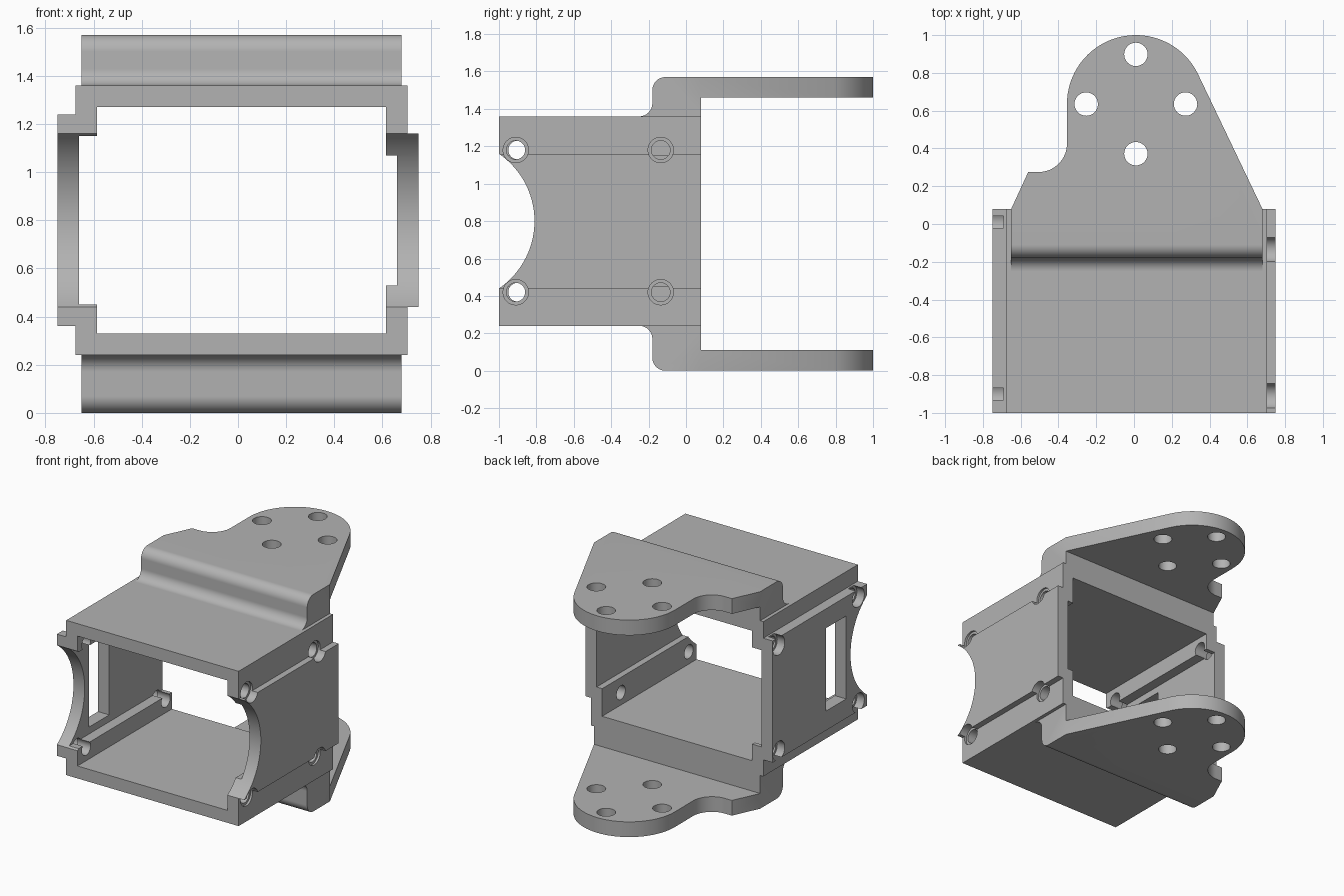
import bpy, bmesh
from math import sin, cos, radians, hypot, atan2, acos, degrees
from mathutils import Vector

if "Cube" in bpy.data.objects:
    bpy.data.objects.remove(bpy.data.objects["Cube"])

grey = bpy.data.materials.new("plain grey")
grey.use_nodes = True
GREY = (0.45, 0.45, 0.45, 1)
grey.diffuse_color = GREY
grey.node_tree.nodes["Principled BSDF"].inputs["Base Color"].default_value = GREY


def arc(cx, cy, r, start, end, n=16):
    angles = [radians(start + (end - start) * i / n) for i in range(n + 1)]
    return [(cx + r * cos(a), cy + r * sin(a)) for a in angles]


def prism(name, pts, axis, lo, hi):
    """Extrude a flat outline along one axis; pts use the other two axes in order."""
    def place(p, d):
        c = list(p)
        c.insert("xyz".index(axis), d)
        return Vector(c)
    bm = bmesh.new()
    face = bm.faces.new([bm.verts.new(place(p, lo)) for p in pts])
    out = bmesh.ops.extrude_face_region(bm, geom=[face])
    verts = [g for g in out["geom"] if isinstance(g, bmesh.types.BMVert)]
    bmesh.ops.translate(bm, verts=verts, vec=place((0, 0), hi - lo))
    bmesh.ops.recalc_face_normals(bm, faces=bm.faces)
    mesh = bpy.data.meshes.new(name)
    bm.to_mesh(mesh)
    bm.free()
    mesh.materials.append(grey)
    obj = bpy.data.objects.new(name, mesh)
    bpy.context.collection.objects.link(obj)
    return obj


def rod(name, a, b, r, axis, lo, hi, n=32):
    return prism(name, arc(a, b, r, 0, 360, n)[:-1], axis, lo, hi)


def combine(obj, tool, operation="DIFFERENCE"):
    """Apply one boolean and discard the helper."""
    mod = obj.modifiers.new("cut", "BOOLEAN")
    mod.operation, mod.solver, mod.object = operation, "EXACT", tool
    bpy.context.view_layer.objects.active = obj
    bpy.ops.object.modifier_apply(modifier=mod.name)
    bpy.data.objects.remove(tool)


def finish(obj):
    bpy.ops.object.select_all(action="DESELECT")
    obj.select_set(True)
    bpy.context.view_layer.objects.active = obj
    bpy.ops.object.shade_smooth_by_angle(angle=radians(30))


MID = 0.8                      # mid height of the frame
FRONT, BACK = -1.0, 0.08


def mirrored(half):
    return half + [(x, 2 * MID - z) for x, z in reversed(half)]


# Rectangular frame with stepped side walls
outer = mirrored([(0.75, 1.16), (0.705, 1.16), (0.705, 1.36),
                  (-0.675, 1.36), (-0.675, 1.24), (-0.75, 1.24)])
inner = mirrored([(0.66, 1.07), (0.615, 1.07), (0.615, 1.27),
                  (-0.585, 1.27), (-0.585, 1.15), (-0.66, 1.15)])
frame = prism("frame", outer, "y", FRONT, BACK)
combine(frame, prism("opening", inner, "y", FRONT - 0.1, BACK + 0.1))

# Round bite out of the front edge of both walls
combine(frame, rod("bite", -1.246, MID, 0.436, "x", -1, 1, 96))

# Tall slot through one wall
slot = [(-0.76, 0.5), (-0.53, 0.5), (-0.53, 1.1), (-0.76, 1.1)]
combine(frame, prism("slot", slot, "x", -1, -0.6))

# Counterbored screw holes through the four rails
for side, ys in ((1, (-0.91, -0.135)), (-1, (-0.9, 0.01))):
    for y in ys:
        for z in (MID - 0.38, MID + 0.38):
            for r, depth in ((0.05, 0.5), (0.068, 0.69)):
                lo, hi = sorted((side * depth, side))
                combine(frame, rod("hole", y, z, r, "x", lo, hi))
finish(frame)

# Bracket outline seen from above: round nose, scooped side, tapered side
CX, CY, R = 0.01, 0.635, 0.365
dx, dy = 0.68 - CX, BACK - CY
tangent = degrees(atan2(dy, dx) + acos(R / hypot(dx, dy)))
outline = ([(-0.65, -0.4), (0.68, -0.4), (0.68, BACK)]
           + arc(CX, CY, R, tangent, 180, 40)
           + arc(-0.505, 0.425, 0.15, 0, -90)
           + [(-0.56, 0.275), (-0.65, BACK)])


def bracket(name, base, tip):
    """Joggled mounting plate from the frame face to the outer height."""
    s = 1 if tip > base else -1
    f = 0.07
    side = (arc(-0.25, base + s * f, f, -90 * s, 0)
            + arc(-0.18 + f, tip - s * f, f, 180, 180 - 90 * s)
            + [(1.2, tip), (1.2, tip - s * 0.11), (BACK, tip - s * 0.11), (BACK, base)])
    obj = prism(name, side, "x", -0.9, 0.9)
    combine(obj, prism("outline", outline, "z", -1, 3), "INTERSECT")
    for hx, hy in ((0, 1), (0, -1), (1, 0), (-1, 0)):
        combine(obj, rod("hole", CX + 0.263 * hx, CY + 0.263 * hy, 0.062, "z", -1, 3))
    finish(obj)


bracket("upper_bracket", 1.36, 1.57)
bracket("lower_bracket", 0.24, 0.0)
